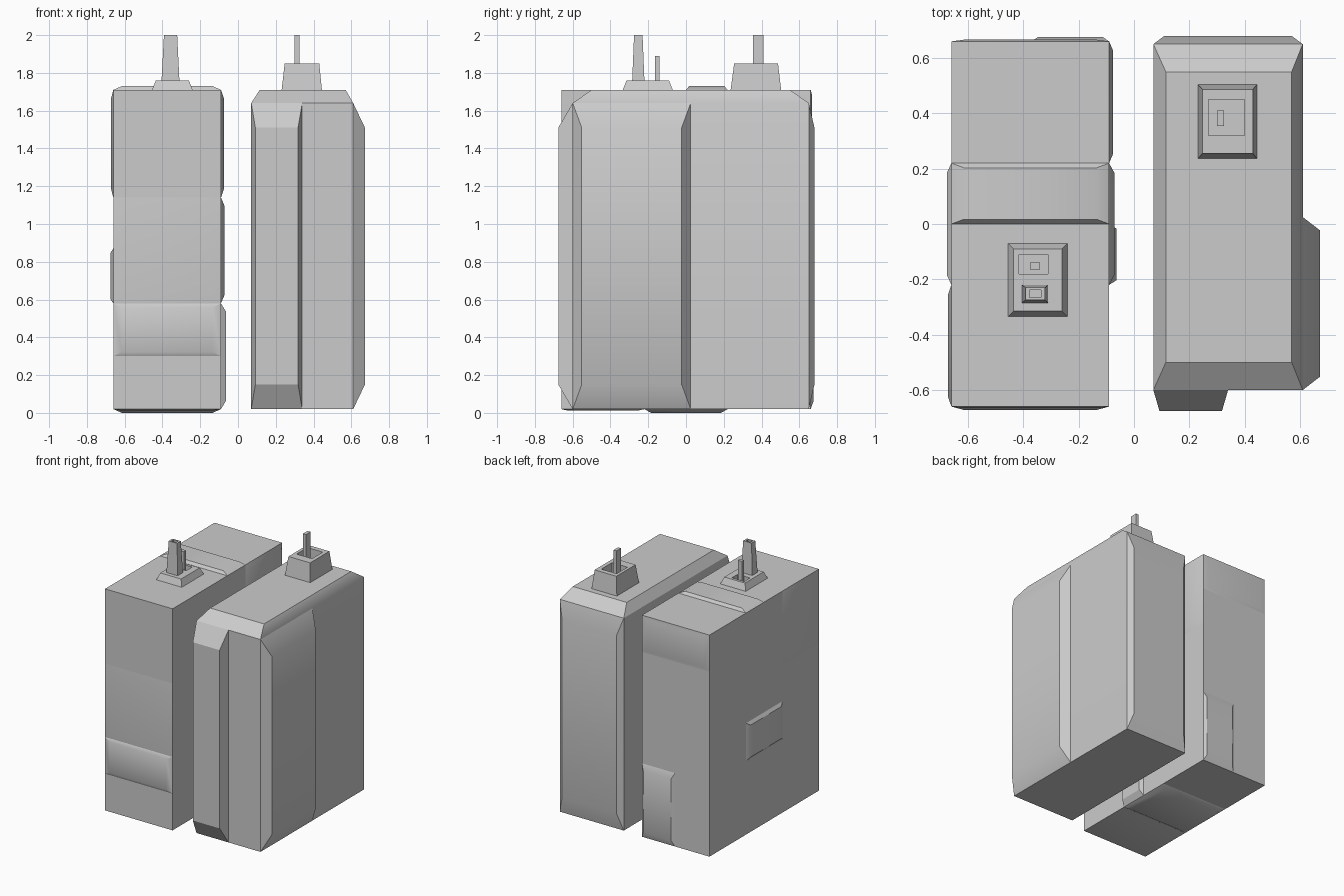
import bpy, bmesh, math
from mathutils import Vector

if "Cube" in bpy.data.objects:
    bpy.data.objects.remove(bpy.data.objects["Cube"])

# axis -> order of (a, b, depth) in xyz
MAP = {'x': lambda a, b, d: (d, a, b),
       'y': lambda a, b, d: (a, d, b),
       'z': lambda a, b, d: (a, b, d)}


def loft(name, axis, *rings):
    """Closed solid through rectangular rings (a0, a1, b0, b1, depth)."""
    bm = bmesh.new()
    loops = []
    for a0, a1, b0, b1, d in rings:
        loops.append([bm.verts.new(Vector(MAP[axis](a, b, d)))
                      for a, b in ((a0, b0), (a1, b0), (a1, b1), (a0, b1))])
    bm.faces.new(loops[0])
    bm.faces.new(loops[-1])
    for p, q in zip(loops, loops[1:]):
        for i in range(4):
            j = (i + 1) % 4
            bm.faces.new((p[i], p[j], q[j], q[i]))
    bmesh.ops.recalc_face_normals(bm, faces=bm.faces)
    me = bpy.data.meshes.new(name)
    bm.to_mesh(me)
    bm.free()
    ob = bpy.data.objects.new(name, me)
    bpy.context.collection.objects.link(ob)
    bpy.context.view_layer.objects.active = ob
    ob.select_set(True)
    bpy.ops.object.shade_smooth_by_angle(angle=math.radians(30))
    ob.select_set(False)
    return ob


def panel(name, axis, rect, base, top, ia, ib):
    """Raised cladding panel with sloped rim, inset by ia / ib."""
    a0, a1, b0, b1 = rect
    loft(name, axis, (a0, a1, b0, b1, base),
         (a0 + ia, a1 - ia, b0 + ib, b1 - ib, top))


# left tower body
L, R, F, B, Z0, Z1 = -.66, -.09, -.66, .66, .02, 1.71
loft("left_tower", 'z', (L, R, F, B, Z0), (L, R, F, B, Z1))

# left tower cladding panels
panel("left_roof_band", 'z', (L, R, 0, .22), Z1, 1.73, .045, .017)
panel("left_underside_panel", 'z', (L, R, -.22, .22), Z0, 0, .045, .035)
panel("left_underside_front_panel", 'z', (L, R, F, -.22), Z0, .012, .045, .035)
panel("left_front_low_panel", 'y', (L, R, .30, .58), F, -.672, .045, .022)
panel("left_front_mid_panel", 'y', (L, R, .58, 1.14), F, -.665, .045, .045)
panel("left_back_low_panel", 'y', (-.37, R, Z0, .58), B, .676, .023, .045)
panel("left_back_top_panel", 'y', (L, R, 1.43, Z1), B, .666, .045, .022)
panel("left_outer_mid_panel", 'x', (-.22, .22, .58, .87), L, -.676, .035, .023)
panel("left_outer_top_panel", 'x', (F, -.22, 1.14, Z1), L, -.672, .035, .045)
panel("left_inner_top_panel", 'x', (.22, B, 1.14, Z1), R, -.075, .035, .045)
panel("left_inner_mid_panel", 'x', (-.22, .22, .58, 1.14), R, -.071, .035, .045)
panel("left_inner_low_panel", 'x', (-.22, 0, Z0, .58), R, -.063, .017, .045)

# left rooftop base with recess, post and hollow tapered mast
loft("left_roof_base", 'z', (-.455, -.24, -.335, -.07, Z1),
     (-.435, -.26, -.315, -.09, 1.76), (-.415, -.31, -.18, -.11, 1.76),
     (-.415, -.31, -.18, -.11, 1.72))
loft("left_short_post", 'z', (-.375, -.34, -.165, -.14, 1.715),
     (-.375, -.34, -.165, -.14, 1.89))
loft("left_tall_mast", 'z', (-.405, -.31, -.285, -.22, 1.755),
     (-.392, -.322, -.275, -.23, 2.0), (-.377, -.337, -.266, -.239, 2.0),
     (-.377, -.337, -.266, -.239, 1.96))

# right tower body, roof chamfer included
loft("right_tower", 'z', (.07, .61, -.60, .65, Z0), (.07, .61, -.60, .65, 1.64),
     (.115, .57, -.50, .55, Z1))

# right tower full-height cladding
panel("right_front_strip", 'y', (.07, .34, Z0, 1.64), -.60, -.676, .022, .13)
panel("right_back_panel", 'y', (.07, .61, Z0, 1.64), .65, .68, .04, .13)
panel("right_side_panel", 'x', (-.60, .025, Z0, 1.64), .61, .672, .048, .13)

# right rooftop base with recess and post
loft("right_roof_base", 'z', (.23, .445, .235, .505, 1.70),
     (.247, .43, .255, .487, 1.85), (.27, .40, .32, .45, 1.85),
     (.27, .40, .32, .45, 1.74))
loft("right_post", 'z', (.30, .325, .355, .41, 1.735), (.30, .325, .355, .41, 2.0))
